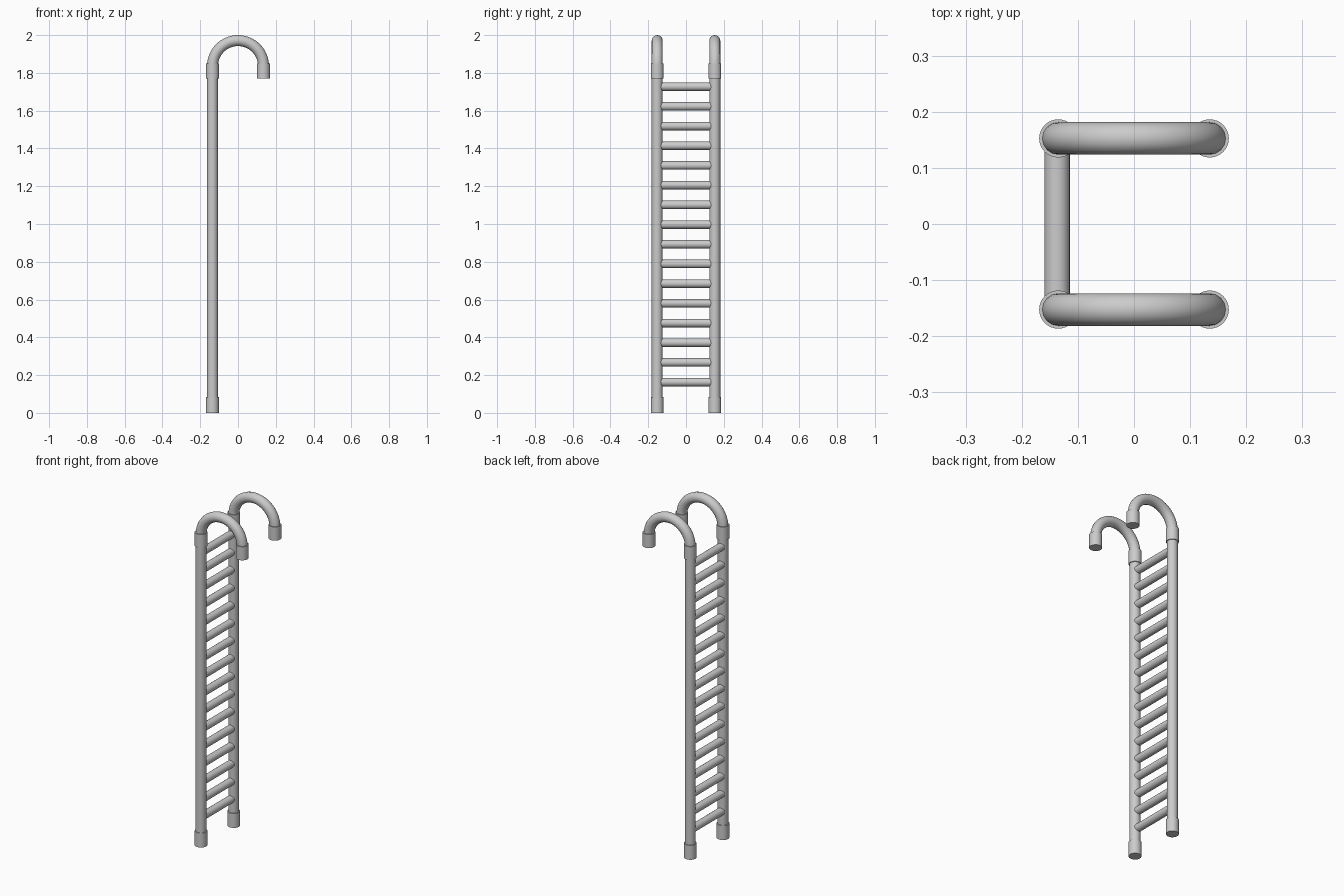
import bpy
import math

cube = bpy.data.objects.get("Cube")
if cube:
    bpy.data.objects.remove(cube, do_unlink=True)

steel = bpy.data.materials.new("grey_metal")
steel.use_nodes = True
GREY = (0.6, 0.6, 0.6, 1)
steel.diffuse_color = GREY
steel.node_tree.nodes["Principled BSDF"].inputs["Base Color"].default_value = GREY

RAIL_X, RAIL_Y = 0.135, 0.1525   # rail offsets from the centre
TUBE, COLLAR, RUNG = 0.029, 0.034, 0.0225
ARC_Z = 2 - RAIL_X - TUBE        # centre height of the hook bend


def finish(obj, name):
    obj.name = name
    obj.data.materials.append(steel)
    bpy.ops.object.shade_smooth_by_angle(angle=math.radians(40))


def upright(name, radius, x, y, bottom, top):
    bpy.ops.mesh.primitive_cylinder_add(
        vertices=32, radius=radius, depth=top - bottom,
        location=(x, y, (bottom + top) / 2))
    finish(bpy.context.object, name)


def hooked_rail(name, y):
    """Straight rail that bends over in a half circle, as a swept tube."""
    path = [(-RAIL_X, y, 0.01)]
    for i in range(33):
        a = math.pi * (1 - i / 32)
        path.append((RAIL_X * math.cos(a), y, ARC_Z + RAIL_X * math.sin(a)))
    path.append((RAIL_X, y, 1.78))
    curve = bpy.data.curves.new(name, "CURVE")
    curve.dimensions = "3D"
    curve.bevel_depth = TUBE
    curve.bevel_resolution = 6
    curve.use_fill_caps = True
    spline = curve.splines.new("POLY")
    spline.points.add(len(path) - 1)
    for point, co in zip(spline.points, path):
        point.co = (*co, 1)
    obj = bpy.data.objects.new(name, curve)
    bpy.context.collection.objects.link(obj)
    bpy.ops.object.select_all(action="DESELECT")
    obj.select_set(True)
    bpy.context.view_layer.objects.active = obj
    bpy.ops.object.convert(target="MESH")
    finish(bpy.context.object, name)


# Rails with collars at the foot, below the bend and on the hook end
for side, y in (("front", -RAIL_Y), ("back", RAIL_Y)):
    hooked_rail(side + "_rail", y)
    upright(side + "_foot", COLLAR, -RAIL_X, y, 0, 0.085)
    upright(side + "_rail_collar", COLLAR, -RAIL_X, y, 1.77, 1.85)
    upright(side + "_hook_end", COLLAR, RAIL_X, y, 1.77, 1.85)

# Evenly spaced rungs
COUNT, LOW, HIGH = 16, 0.163, 1.727
for i in range(COUNT):
    z = LOW + (HIGH - LOW) * i / (COUNT - 1)
    bpy.ops.mesh.primitive_cylinder_add(
        vertices=24, radius=RUNG, depth=2 * RAIL_Y,
        location=(-RAIL_X - 0.002, 0, z), rotation=(math.pi / 2, 0, 0))
    finish(bpy.context.object, f"rung_{i + 1}")
